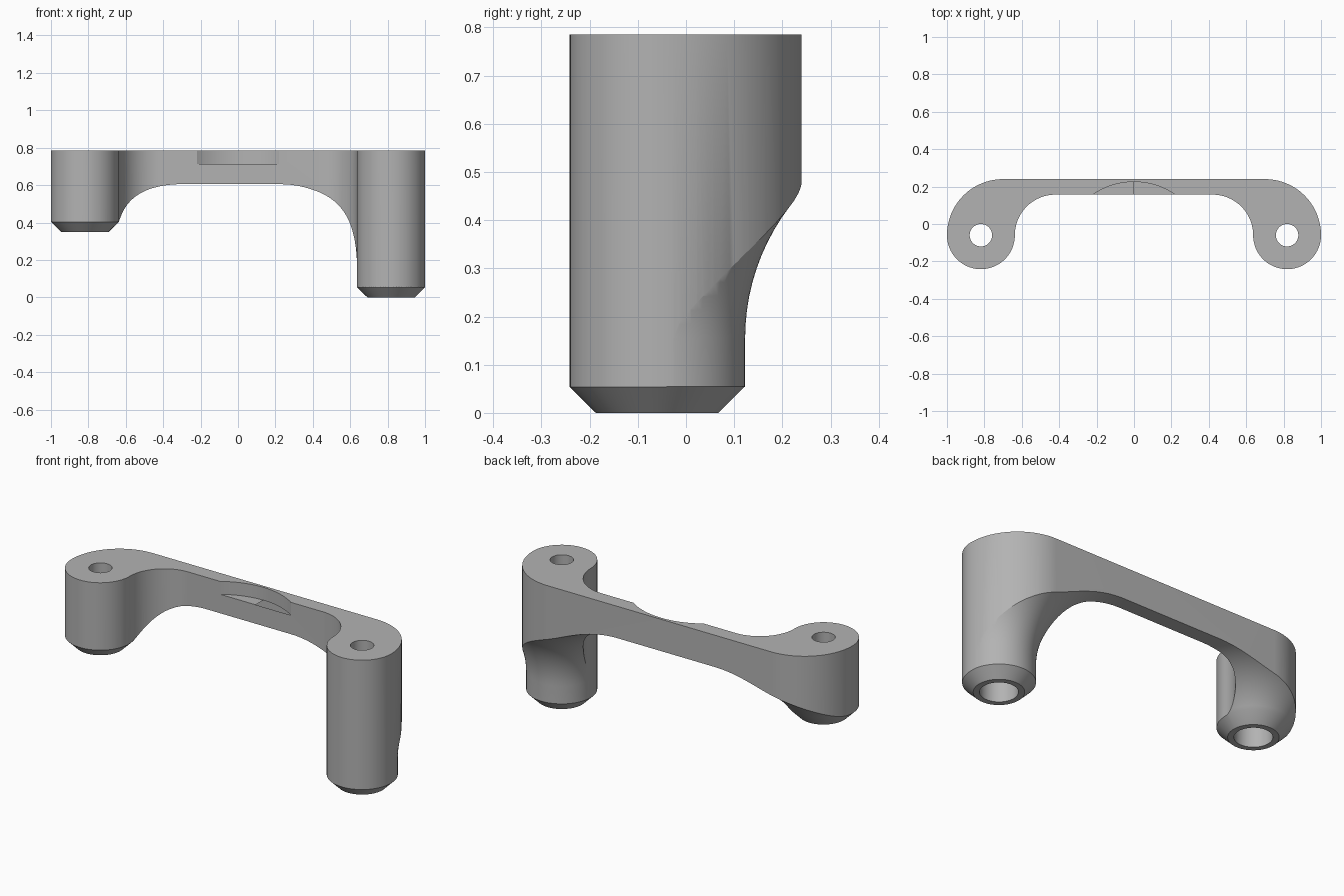
import bpy, bmesh, math
from math import pi, sin, cos, asin

if "Cube" in bpy.data.objects:
    bpy.data.objects.remove(bpy.data.objects["Cube"])

TOP, BAR, FIL = 0.785, 0.605, 0.45      # top height, bar underside, fillet radius
CX, CY, R = 0.8185, -0.06, 0.1815       # post axis and radius


def arc(cx, cy, r, a0, a1, n):
    return [(cx + r * cos(a0 + (a1 - a0) * i / n), cy + r * sin(a0 + (a1 - a0) * i / n))
            for i in range(n + 1)]


def make(name, bm):
    bmesh.ops.remove_doubles(bm, verts=bm.verts, dist=1e-5)
    bmesh.ops.recalc_face_normals(bm, faces=bm.faces)
    me = bpy.data.meshes.new(name)
    bm.to_mesh(me)
    bm.free()
    ob = bpy.data.objects.new(name, me)
    bpy.context.collection.objects.link(ob)
    return ob


def prism(name, pts, z0, z1):
    bm = bmesh.new()
    f = bm.faces.new([bm.verts.new((x, y, z0)) for x, y in pts])
    g = bmesh.ops.extrude_face_region(bm, geom=[f])
    for v in g['geom']:
        if isinstance(v, bmesh.types.BMVert):
            v.co.z = z1
    return make(name, bm)


def revolve(name, prof, cx):
    bm = bmesh.new()
    vs = [bm.verts.new((cx + d, CY, z)) for d, z in prof]
    es = [bm.edges.new((vs[i], vs[(i + 1) % len(vs)])) for i in range(len(vs))]
    bmesh.ops.spin(bm, geom=vs + es, cent=(cx, CY, 0), axis=(0, 0, 1),
                   angle=2 * pi, steps=96, use_duplicate=False)
    return make(name, bm)


def boolean(ob, cutter, op):
    m = ob.modifiers.new('cut', 'BOOLEAN')
    m.operation, m.object, m.solver = op, cutter, 'EXACT'
    dg = bpy.context.evaluated_depsgraph_get()
    me = bpy.data.meshes.new_from_object(ob.evaluated_get(dg))
    ob.modifiers.clear()
    ob.data = me
    bpy.data.objects.remove(cutter)


def half(side, bottom):
    # plan outline: bar, outer bend, rounded post, inner bend
    pts = [(0, 0.24)] + arc(0.70, CY, 0.30, pi / 2, 0, 28)
    pts += arc(CX, CY, R, 0, -pi, 40)[1:]
    pts += arc(0.42, CY, 0.217, 0, pi / 2, 24)[1:] + [(0, 0.157)]
    ob = prism('half', [(side * x, y) for x, y in pts], -0.1, TOP)
    # underside: stepped bore, chamfered foot, fillet flowing into the bar
    zc, rr = BAR - FIL, R + 0.0012
    zs = max(zc, bottom + 0.055)
    a0 = asin((zs - zc) / FIL)
    prof = [(0.06, 1), (0.06, 0.62), (0.096, 0.62), (0.096, bottom),
            (0.127, bottom), (rr, bottom + 0.055)]
    if zs > bottom + 0.06:
        prof.append((rr, zs))
    for i in range(1, 25):
        a = a0 + (pi / 2 - a0) * i / 24
        prof.append((rr + FIL * (cos(a0) - cos(a)), zc + FIL * sin(a)))
    prof += [(1.3, BAR), (1.3, 1)]
    boolean(ob, revolve('bell', prof, side * CX), 'INTERSECT')
    # shallow curved finger notch in the front top edge
    boolean(ob, prism('notch', arc(0, -0.165, 0.39, 0, pi, 120), 0.712, 1), 'DIFFERENCE')
    return ob


# join both halves, dropping the hidden faces in the middle
bm = bmesh.new()
for side, bottom in ((1, 0.0), (-1, 0.35)):
    h = half(side, bottom)
    bm.from_mesh(h.data)
    bpy.data.objects.remove(h)
mid = [f for f in bm.faces if all(abs(v.co.x) < 1e-4 for v in f.verts)]
bmesh.ops.delete(bm, geom=mid, context='FACES')
bracket = make('bracket_handle', bm)

grey = bpy.data.materials.new('plain grey')
grey.diffuse_color = (0.45, 0.45, 0.45, 1)
grey.use_nodes = True
grey.node_tree.nodes["Principled BSDF"].inputs["Base Color"].default_value = grey.diffuse_color
bracket.data.materials.clear()
bracket.data.materials.append(grey)
for p in bracket.data.polygons:
    p.material_index = 0

bpy.ops.object.select_all(action='DESELECT')
bracket.select_set(True)
bpy.context.view_layer.objects.active = bracket
bpy.ops.object.shade_smooth_by_angle(angle=math.radians(25))
